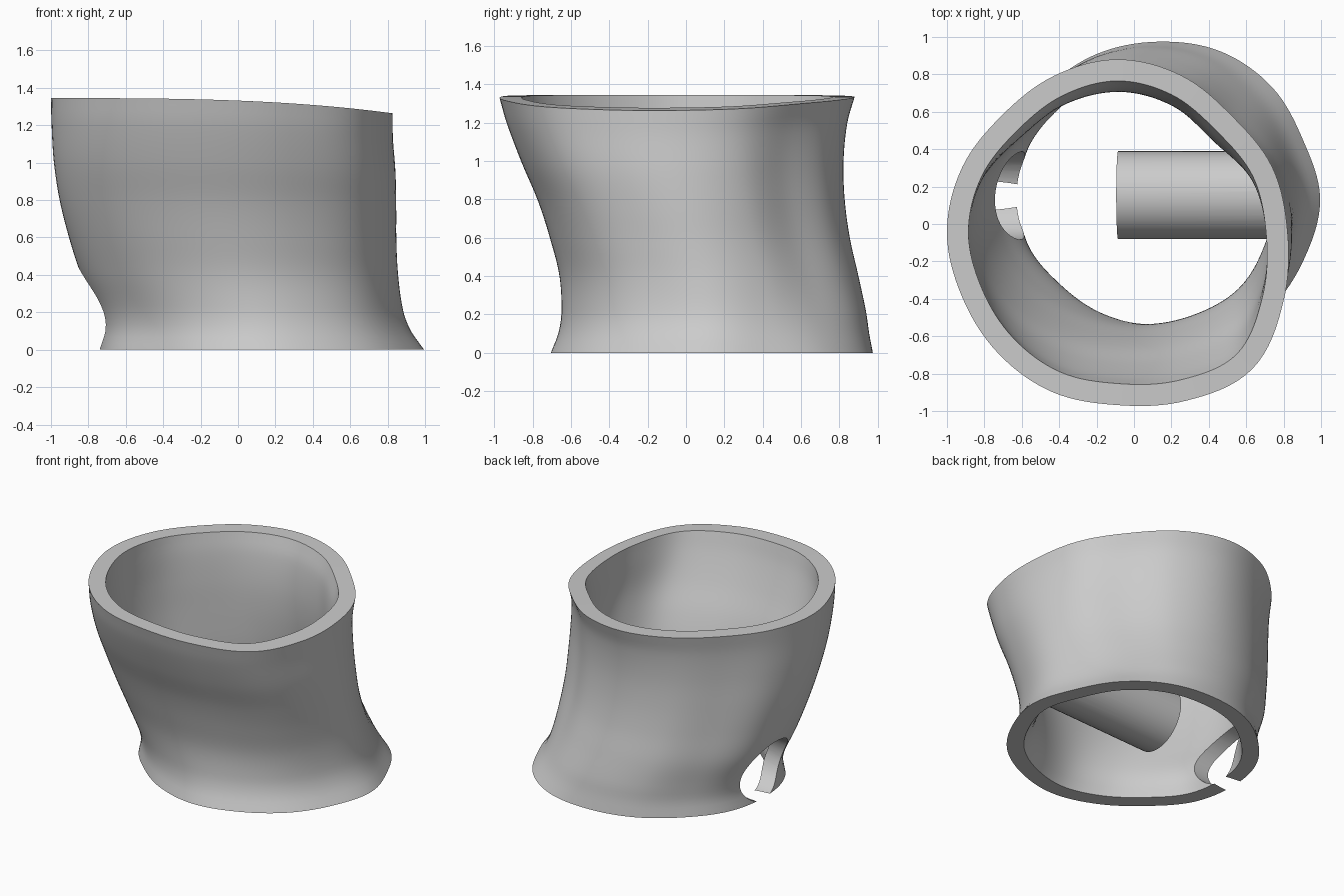
import bpy, bmesh, math
from mathutils import Vector

cube = bpy.data.objects.get("Cube")
if cube:
    bpy.data.objects.remove(cube, do_unlink=True)

SEGMENTS, LEVELS, WALL = 128, 40, 0.115

# Outline radii every 22.5 degrees, as a share of the half width
BOTTOM = [1, .97, 1, 1.015, 1, .995, .985, 1.005, 1, 1, .96, .975, 1, .985, .985, .98]
MIDDLE = [1, .93, .82, .93, 1, .99, .94, .99, 1, 1.01, 1.02, 1, 1, 1.03, 1.06, 1.02]
TOP = [1, .985, .952, .982, 1, .978, .957, .985, 1, .985, .99, 1, 1, 1.055, 1.12, 1.055]

# Silhouette limits at rising shares of the height
SHARE = [0, .08, .16, .3, .45, .6, .75, .9, 1]
X_MIN = [-.742, -.73, -.755, -.84, -.905, -.955, -.985, -.997, -1]
X_MAX = [.995, .925, .885, .858, .847, .846, .842, .828, .827]
Y_MIN = [-.705, -.665, -.65, -.66, -.71, -.775, -.86, -.935, -.973]
Y_MAX = [.975, .955, .94, .9, .855, .828, .822, .842, .88]


def hermite(a, b, slope_a, slope_b, t):
    return (a * (2*t**3 - 3*t**2 + 1) + slope_a * (t**3 - 2*t**2 + t)
            + b * (3*t**2 - 2*t**3) + slope_b * (t**3 - t**2))


def profile(values, s):
    """Smooth curve through the limits, at share s of the height."""
    last = len(SHARE) - 1
    i = max(k for k in range(last) if SHARE[k] <= s)

    def slope(k):
        a, b = max(k - 1, 0), min(k + 1, last)
        return (values[b] - values[a]) / (SHARE[b] - SHARE[a])
    step = SHARE[i + 1] - SHARE[i]
    return hermite(values[i], values[i + 1], slope(i) * step, slope(i + 1) * step,
                   (s - SHARE[i]) / step)


def radius(table, turn):
    """Smooth closed curve through the outline radii."""
    n = len(table)
    i = int(turn * n)
    p = [table[(i + k) % n] for k in (-1, 0, 1, 2)]
    return hermite(p[1], p[2], (p[2] - p[0]) / 2, (p[3] - p[1]) / 2, turn * n - i)


def fit(values, low, high):
    a, b = min(values), max(values)
    return [low + (v - a) / (b - a) * (high - low) for v in values]


def outline(s):
    xs, ys = [], []
    for k in range(SEGMENTS):
        turn = k / SEGMENTS
        r = (radius(BOTTOM, turn) * (1 - s)**2 + radius(MIDDLE, turn) * 2 * s * (1 - s)
             + radius(TOP, turn) * s**2)
        xs.append(r * math.cos(turn * math.tau))
        ys.append(r * math.sin(turn * math.tau))
    xs = fit(xs, profile(X_MIN, s), profile(X_MAX, s))
    ys = fit(ys, profile(Y_MIN, s), profile(Y_MAX, s))
    return [Vector(p) for p in zip(xs, ys)]


def inset(points, depth):
    result = []
    for k, p in enumerate(points):
        along = (points[(k + 1) % SEGMENTS] - points[k - 1]).normalized()
        result.append(p + Vector((-along.y, along.x)) * depth)
    return result


def add_skin(bm, depth):
    """Rings of vertices from bottom to top; the rim dips gently toward +x."""
    rings = []
    for k in range(LEVELS + 1):
        s = k / LEVELS
        rings.append([bm.verts.new((p.x, p.y, s * (1.345 - .0133 * max(p.x + 1, 0)**3)))
                      for p in inset(outline(s), depth)])
    return rings


def bridge(bm, rings):
    for low, high in zip(rings, rings[1:]):
        for j in range(SEGMENTS):
            n = (j + 1) % SEGMENTS
            bm.faces.new((low[j], low[n], high[n], high[j]))


def add_object(name, bm):
    bmesh.ops.recalc_face_normals(bm, faces=bm.faces)
    mesh = bpy.data.meshes.new(name)
    bm.to_mesh(mesh)
    bm.free()
    obj = bpy.data.objects.new(name, mesh)
    bpy.context.collection.objects.link(obj)
    return obj


def add_rod(name, start, end, r):
    axis = Vector(end) - Vector(start)
    bpy.ops.mesh.primitive_cylinder_add(
        vertices=64, radius=r, depth=axis.length,
        location=(Vector(start) + Vector(end)) / 2,
        rotation=axis.to_track_quat('Z', 'Y').to_euler())
    rod = bpy.context.object
    rod.name = name
    return rod


def cut(obj, cutter, operation):
    cutter.hide_render = True
    modifier = obj.modifiers.new("cut", 'BOOLEAN')
    modifier.operation = operation
    modifier.solver = 'EXACT'
    modifier.object = cutter
    bpy.context.view_layer.objects.active = obj
    bpy.ops.object.modifier_apply(modifier=modifier.name)
    bpy.data.objects.remove(cutter, do_unlink=True)


def finish(obj):
    bpy.ops.object.select_all(action='DESELECT')
    obj.select_set(True)
    bpy.context.view_layer.objects.active = obj
    obj.data.materials.clear()
    obj.data.materials.append(grey)
    bpy.ops.object.shade_smooth_by_angle(angle=math.radians(35))


grey = bpy.data.materials.new("plain grey")
grey.use_nodes = True
grey.diffuse_color = (.6, .6, .6, 1)
grey.node_tree.nodes["Principled BSDF"].inputs["Base Color"].default_value = (.6, .6, .6, 1)

# Hollow sleeve: outer skin up, inner skin down, closed at both rims
bm = bmesh.new()
outer, inner = add_skin(bm, 0), add_skin(bm, WALL)
bridge(bm, outer + inner[::-1] + outer[:1])
sleeve = add_object("sleeve", bm)

# Round port through the -x wall, open at the bottom edge
cut(sleeve, add_rod("port_cutter", (-1.3, .152, .2), (-.3, .152, .24), .235), 'DIFFERENCE')
finish(sleeve)

# Peg reaching inward from the +x wall, trimmed to end inside the wall
bm = bmesh.new()
core = add_skin(bm, WALL / 2)
bridge(bm, core)
bm.faces.new(core[0])
bm.faces.new(core[-1])
peg = add_rod("inner_peg", (-.085, .154, .27), (1.2, .154, .325), .235)
cut(peg, add_object("peg_trimmer", bm), 'INTERSECT')
finish(peg)
